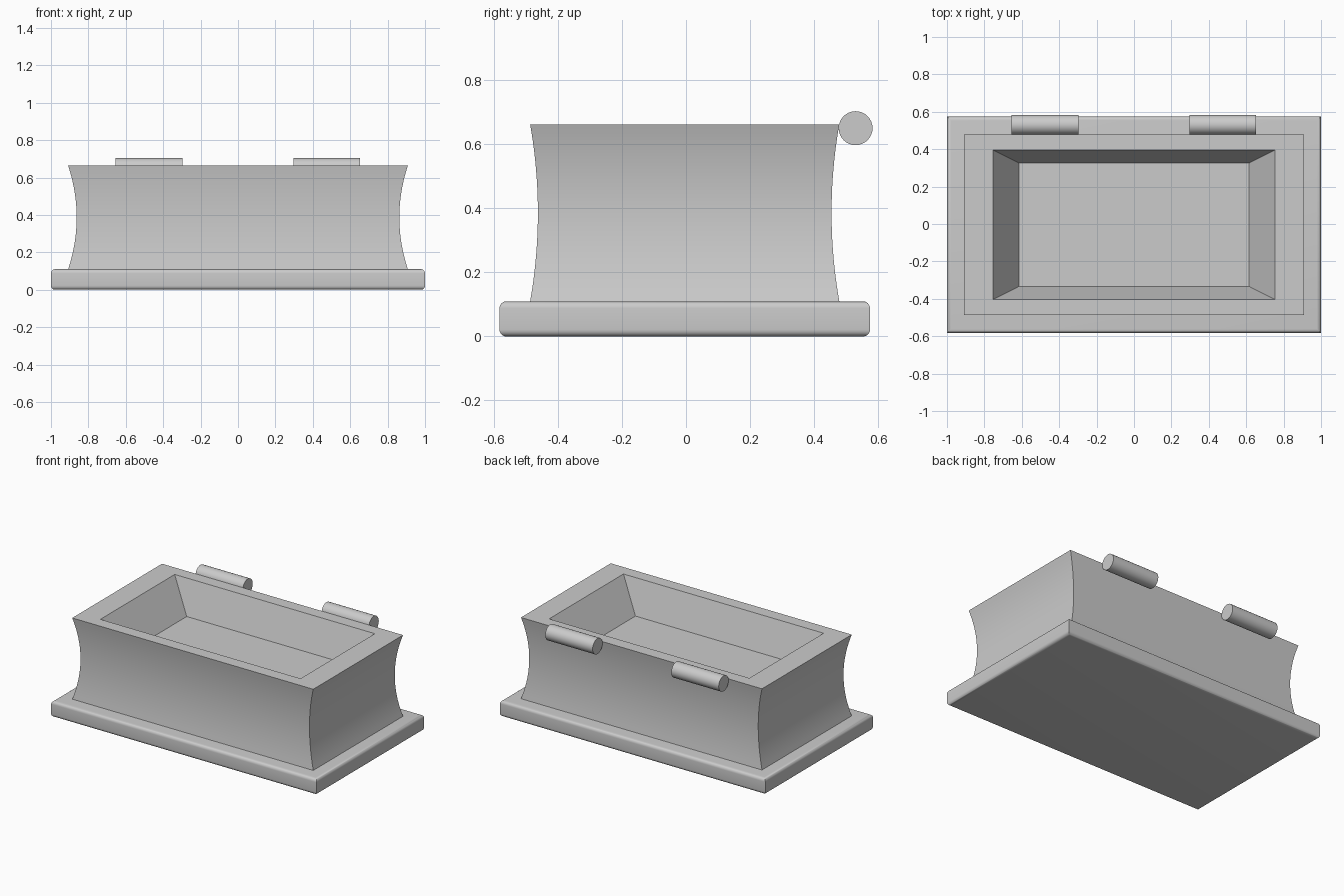
import bpy, bmesh, math

if "Cube" in bpy.data.objects:
    bpy.data.objects.remove(bpy.data.objects["Cube"])

CY = -0.004  # depth centre of base and body


def stacked_rings(name, rings, angle):
    """Skin a stack of rectangles (half_x, half_y, z), capped at both ends."""
    bm = bmesh.new()
    loops = [[bm.verts.new((sx * hx, CY + sy * hy, z))
              for sx, sy in ((-1, -1), (1, -1), (1, 1), (-1, 1))]
             for hx, hy, z in rings]
    for a, b in zip(loops, loops[1:]):
        for i in range(4):
            j = (i + 1) % 4
            bm.faces.new((a[i], a[j], b[j], b[i]))
    bm.faces.new(loops[0][::-1])
    bm.faces.new(loops[-1])
    me = bpy.data.meshes.new(name)
    bm.to_mesh(me)
    bm.free()
    ob = bpy.data.objects.new(name, me)
    bpy.context.collection.objects.link(ob)
    smooth(ob, angle)
    return ob


def smooth(ob, angle):
    bpy.ops.object.select_all(action='DESELECT')
    ob.select_set(True)
    bpy.context.view_layer.objects.active = ob
    bpy.ops.object.shade_smooth_by_angle(angle=math.radians(angle))


# Base plinth with rounded top and bottom rims
HX, HY, H, R, N = 1.0, 0.579, 0.11, 0.022, 6
quarter = [(R - R * math.sin(t), R - R * math.cos(t))
           for t in (math.pi / 2 * i / N for i in range(N + 1))]
rim = [(HX - d, HY - d, z) for d, z in quarter]
rim += [(HX - d, HY - d, H - z) for d, z in reversed(quarter)]
stacked_rings("base", rim, 40)

# Waisted body, continuing over the top rim into the sloping recess
Z0, Z1, M = H, 0.663, 20
wall = []
for i in range(M + 1):
    t = i / M
    s = 1 - 0.05 * 4 * t * (1 - t)
    wall.append((0.908 * s, 0.483 * s, Z0 + (Z1 - Z0) * t))
recess = [(0.754, 0.40, Z1), (0.614, 0.329, Z1 - 0.222)]
stacked_rings("body", wall + recess, 20)

# Pair of hinge barrels along the back edge
for side, x in (("left", -0.476), ("right", 0.474)):
    bpy.ops.mesh.primitive_cylinder_add(
        vertices=32, radius=0.053, depth=0.357,
        location=(x, 0.53, 0.651), rotation=(0, math.pi / 2, 0))
    ob = bpy.context.object
    ob.name = side + "_hinge"
    smooth(ob, 30)
